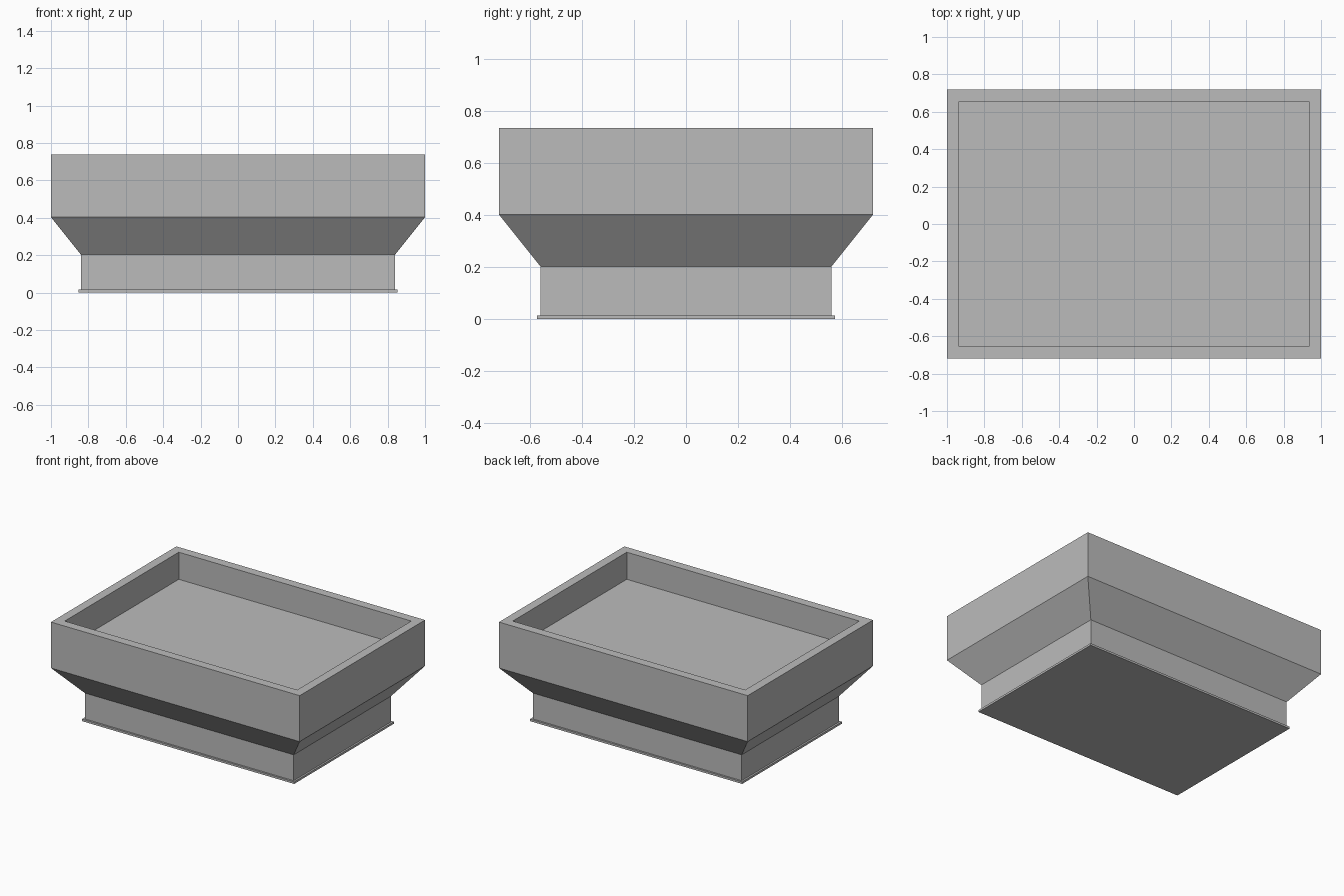
import bpy
import bmesh

cube = bpy.data.objects.get("Cube")
if cube:
    bpy.data.objects.remove(cube, do_unlink=True)

grey = bpy.data.materials.new("plain grey")
grey.use_nodes = True
colour = (0.5, 0.5, 0.5, 1)
grey.diffuse_color = colour
grey.node_tree.nodes["Principled BSDF"].inputs["Base Color"].default_value = colour


def rectangle_loft(name, sections):
    """Join stacked rectangles (half width, half depth, height) and cap both ends."""
    bm = bmesh.new()
    rings = []
    for w, d, z in sections:
        corners = ((-w, -d), (w, -d), (w, d), (-w, d))
        rings.append([bm.verts.new((x, y, z)) for x, y in corners])
    for low, high in zip(rings, rings[1:]):
        for i in range(4):
            j = (i + 1) % 4
            bm.faces.new((low[i], low[j], high[j], high[i]))
    bm.faces.new(rings[0][::-1])
    bm.faces.new(rings[-1])
    bmesh.ops.recalc_face_normals(bm, faces=bm.faces)
    mesh = bpy.data.meshes.new(name)
    bm.to_mesh(mesh)
    bm.free()
    mesh.materials.append(grey)
    obj = bpy.data.objects.new(name, mesh)
    bpy.context.collection.objects.link(obj)
    return obj


# Thin foot plate projecting just past the pedestal
rectangle_loft("foot_plate", [(0.853, 0.573, 0), (0.853, 0.573, 0.015)])

# Pedestal, flared underside, straight walls, rim and recessed floor
rectangle_loft("planter_body", [
    (0.84, 0.56, 0.015),
    (0.84, 0.56, 0.203),
    (1, 0.72, 0.403),
    (1, 0.72, 0.737),
    (0.935, 0.655, 0.737),
    (0.935, 0.655, 0.54),
])
